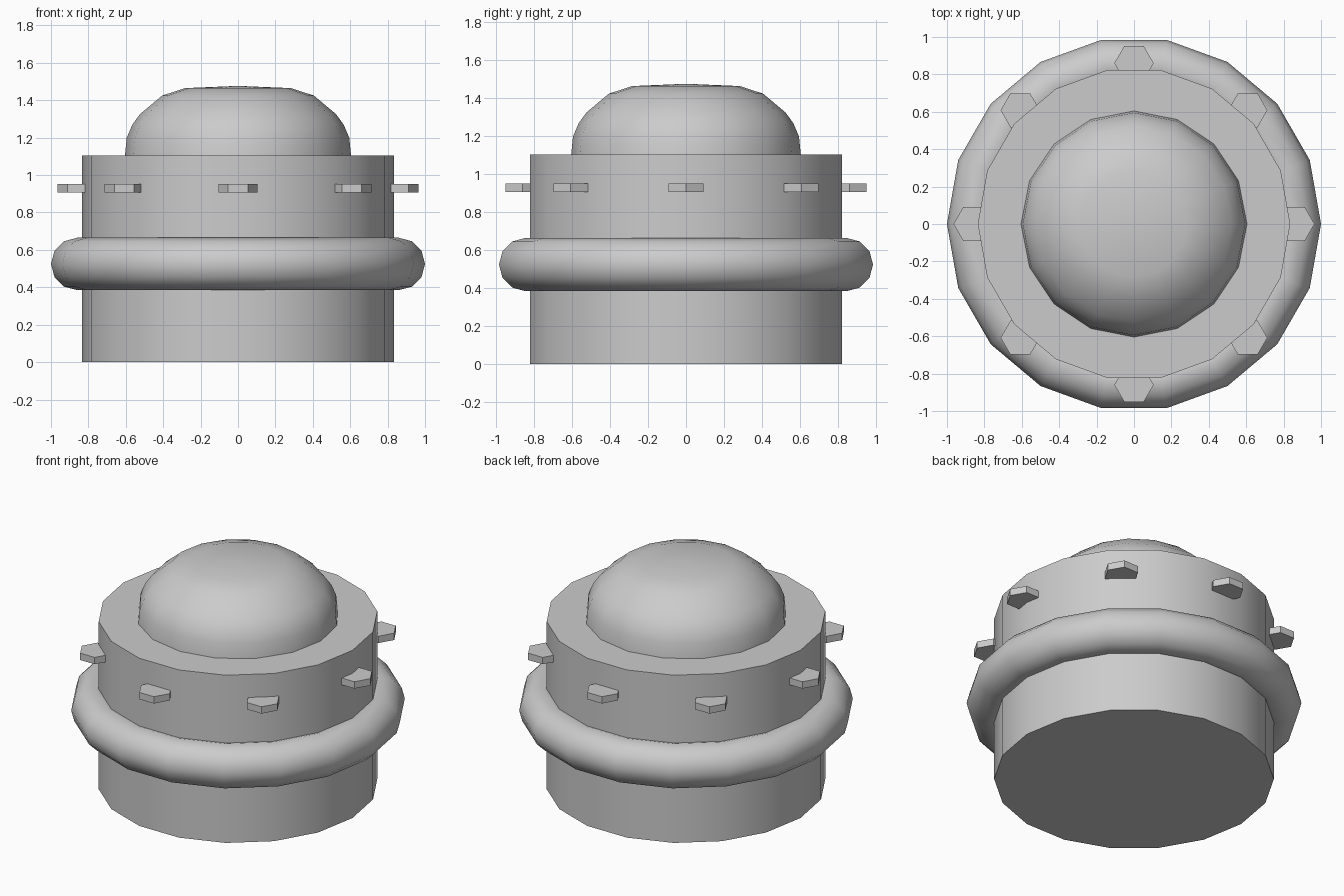
import bpy, math

if "Cube" in bpy.data.objects:
    bpy.data.objects.remove(bpy.data.objects["Cube"])

grey = bpy.data.materials.new("plain grey")
grey.diffuse_color = (0.6, 0.6, 0.6, 1)
grey.use_nodes = True
grey.node_tree.nodes["Principled BSDF"].inputs["Base Color"].default_value = grey.diffuse_color


def finish(name, angle):
    ob = bpy.context.object
    ob.name = name
    ob.data.materials.clear()
    ob.data.materials.append(grey)
    bpy.ops.object.transform_apply(location=False, rotation=True, scale=True)
    if angle:
        bpy.ops.object.shade_smooth_by_angle(angle=math.radians(angle))
    return ob


def prism(name, sides, radius, z0, z1, x=0, y=0, angle=0):
    # rotated so that one corner points along +x
    bpy.ops.mesh.primitive_cylinder_add(
        vertices=sides, radius=radius, depth=z1 - z0,
        location=(x, y, (z0 + z1) / 2), rotation=(0, 0, math.pi / 2))
    return finish(name, angle)


# drum body
prism("body", 18, 0.835, 0, 1.105, angle=35)

# round band about the middle
bpy.ops.mesh.primitive_torus_add(major_segments=18, minor_segments=12,
                                 major_radius=0.86, minor_radius=0.14,
                                 location=(0, 0, 0.525))
finish("band", 35)

# dome: profile turned about z
profile = [(0.605, 1.10), (0.595, 1.2), (0.565, 1.27), (0.524, 1.326),
           (0.406, 1.425), (0.283, 1.465)]
n = 16
verts = [(r * math.cos(2 * math.pi * i / n), r * math.sin(2 * math.pi * i / n), z)
         for r, z in profile for i in range(n)]
verts.append((0, 0, 1.477))
faces = [(k * n + i, k * n + (i + 1) % n, (k + 1) * n + (i + 1) % n, (k + 1) * n + i)
         for k in range(len(profile) - 1) for i in range(n)]
last = (len(profile) - 1) * n
faces += [(last + i, last + (i + 1) % n, len(verts) - 1) for i in range(n)]
mesh = bpy.data.meshes.new("dome")
mesh.from_pydata(verts, [], faces)
dome = bpy.data.objects.new("dome", mesh)
bpy.context.collection.objects.link(dome)
bpy.ops.object.select_all(action='DESELECT')
dome.select_set(True)
bpy.context.view_layer.objects.active = dome
finish("dome", 40)

# eight hexagonal studs, all turned the same way
for i in range(8):
    a = i * math.pi / 4
    prism(f"stud_{i + 1}", 6, 0.105, 0.908, 0.953,
          0.86 * math.cos(a), 0.86 * math.sin(a))
